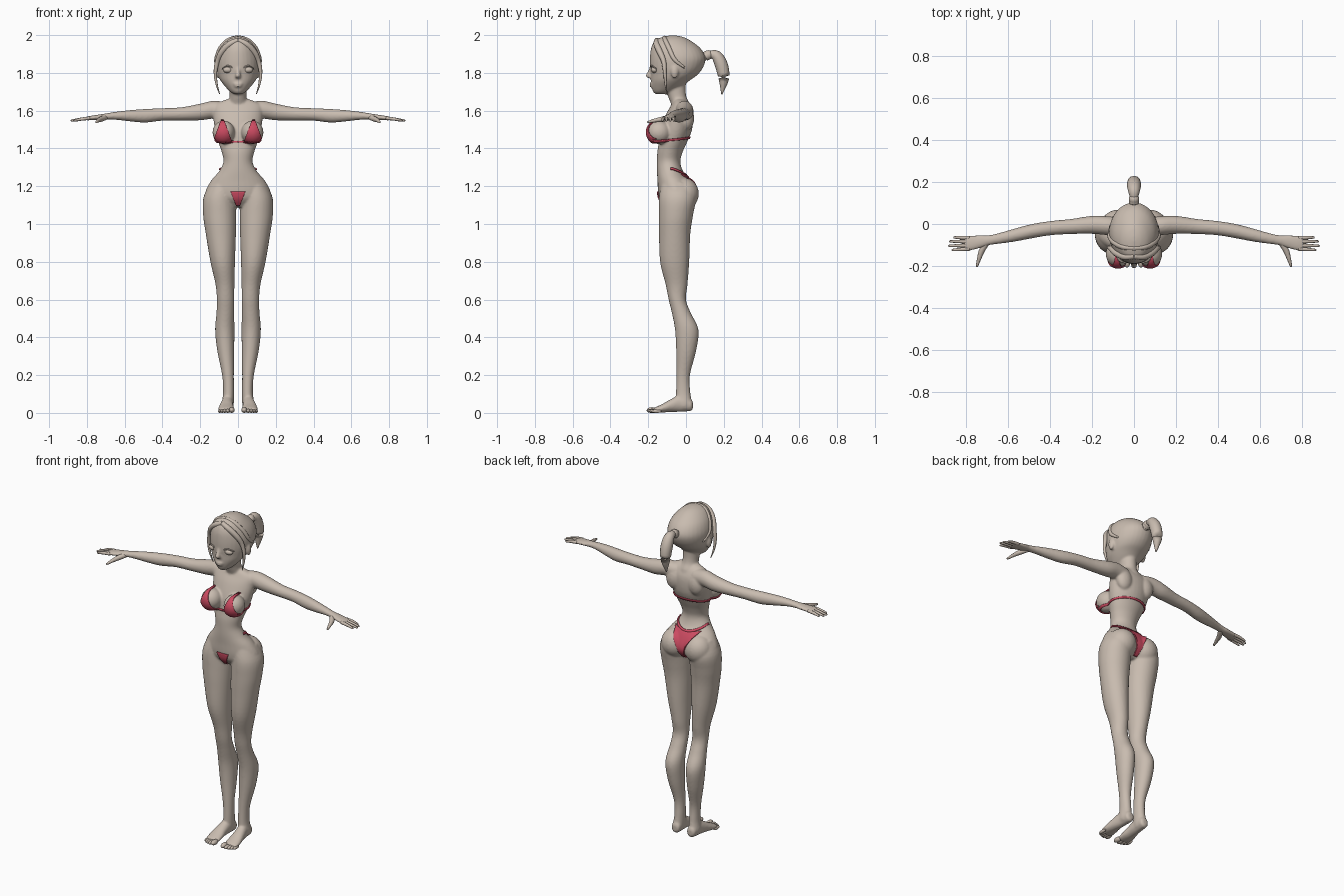
import bpy, bmesh, math
from mathutils import Vector, Matrix
from mathutils.bvhtree import BVHTree

if "Cube" in bpy.data.objects:
    bpy.data.objects.remove(bpy.data.objects["Cube"], do_unlink=True)


def material(name, rgb):
    mat = bpy.data.materials.new(name)
    mat.use_nodes = True
    mat.diffuse_color = (*rgb, 1)
    mat.node_tree.nodes["Principled BSDF"].inputs["Base Color"].default_value = (*rgb, 1)
    return mat


SKIN = material("warm_grey", (0.58, 0.5, 0.43))
RED = material("red_fabric", (0.6, 0.07, 0.12))


def spline(points, steps=5):
    """Catmull-Rom interpolation of rows of numbers."""
    rows = [Vector(p) for p in points]
    rows = [rows[0]] + rows + [rows[-1]]
    out = []
    for a, b, c, d in zip(rows, rows[1:], rows[2:], rows[3:]):
        for k in range(steps):
            t = k / steps
            out.append(b + (c - a) * (t / 2) + (a * 2 - b * 5 + c * 4 - d) * (t * t / 2)
                       + (b * 3 - a - c * 3 + d) * (t ** 3 / 2))
    return out + [rows[-1]]


def loft(bm, rings, axis="Z", side=1, count=32):
    """Skin elliptical rings (x, y, z, half size, half size) square to an axis."""
    loops = []
    for x, y, z, a, b in spline(rings):
        loop = []
        for i in range(count):
            ang = math.tau * i / count
            u, v = a * math.cos(ang), b * math.sin(ang)
            off = {"Z": (u, v, 0), "X": (0, u, v), "Y": (u, 0, v)}[axis]
            loop.append(bm.verts.new((side * (x + off[0]), y + off[1], z + off[2])))
        loops.append(loop)
    for low, high in zip(loops, loops[1:]):
        for i in range(count):
            j = (i + 1) % count
            bm.faces.new((low[i], low[j], high[j], high[i]))
    bm.faces.new(loops[0][::-1])
    bm.faces.new(loops[-1])


def ball(bm, centre, size, side=1):
    place = Matrix.Translation((side * centre[0], centre[1], centre[2]))
    bmesh.ops.create_uvsphere(bm, u_segments=24, v_segments=16, radius=1,
                              matrix=place @ Matrix.Diagonal((*size, 1)))


def finish(name, bm, mat):
    bmesh.ops.recalc_face_normals(bm, faces=bm.faces)
    for face in bm.faces:
        face.smooth = True
    mesh = bpy.data.meshes.new(name)
    bm.to_mesh(mesh)
    bm.free()
    mesh.materials.append(mat)
    obj = bpy.data.objects.new(name, mesh)
    bpy.context.collection.objects.link(obj)
    return obj


def tube(name, points, side=1, mat=SKIN, count=12):
    """Tapered round strand through (x, y, z, radius) points."""
    bm = bmesh.new()
    path = spline(points)
    loops = []
    for i, p in enumerate(path):
        ahead = path[min(i + 1, len(path) - 1)].xyz - path[max(i - 1, 0)].xyz
        turn = ahead.to_track_quat("Z", "Y")
        loop = []
        for k in range(count):
            ang = math.tau * k / count
            q = p.xyz + turn @ Vector((math.cos(ang), math.sin(ang), 0)) * p.w
            loop.append(bm.verts.new((q.x * side, q.y, q.z)))
        loops.append(loop)
    for low, high in zip(loops, loops[1:]):
        for k in range(count):
            j = (k + 1) % count
            bm.faces.new((low[k], low[j], high[j], high[k]))
    bm.faces.new(loops[0][::-1])
    bm.faces.new(loops[-1])
    ball(bm, path[-1].xyz, [path[-1].w] * 3, side)
    return finish(name, bm, mat)


# Torso, neck and head
body = bmesh.new()
loft(body, [(0, -.055, 1.09, .07, .05), (0, -.05, 1.13, .155, .088), (0, -.05, 1.17, .172, .098),
            (0, -.065, 1.23, .142, .086), (0, -.085, 1.28, .1, .069), (0, -.092, 1.33, .077, .062),
            (0, -.085, 1.38, .086, .067), (0, -.07, 1.43, .103, .074), (0, -.052, 1.5, .122, .084),
            (0, -.035, 1.58, .132, .071), (0, -.03, 1.63, .125, .048), (0, -.035, 1.66, .06, .03)])
loft(body, [(0, -.02, 1.57, .07, .05), (0, -.028, 1.63, .056, .05), (0, -.045, 1.67, .045, .048),
            (0, -.055, 1.72, .045, .053), (0, -.05, 1.79, .045, .055)])
loft(body, [(0, -.13, 1.687, .018, .03), (0, -.12, 1.7, .042, .054), (0, -.1, 1.73, .07, .083),
            (0, -.083, 1.76, .093, .103), (0, -.063, 1.79, .107, .124), (0, -.05, 1.83, .117, .141),
            (0, -.044, 1.88, .118, .147), (0, -.054, 1.93, .102, .131), (0, -.07, 1.97, .071, .095),
            (0, -.07, 1.99, .04, .055), (0, -.07, 1.998, .012, .015)])

# Face
loft(body, [(0, -.185, 1.835, .009, .006), (0, -.192, 1.81, .01, .009),
            (0, -.196, 1.785, .014, .018), (0, -.19, 1.772, .012, .01)])
for height, width in ((1.742, .026), (1.73, .021)):
    ball(body, (0, -.181, height), (width, .012, .007))

for side in (1, -1):
    # Bust, seat and shoulder blades
    ball(body, (.076, -.143, 1.485), (.059, .064, .062), side)
    ball(body, (.078, -.012, 1.16), (.082, .08, .085), side)
    ball(body, (.075, .005, 1.56), (.05, .038, .065), side)
    # Legs
    loft(body, [(.075, -.05, 1.22, .072, .08), (.097, -.045, 1.14, .086, .098),
                (.097, -.053, 1.05, .088, .091), (.091, -.06, .95, .08, .083),
                (.081, -.06, .8, .065, .077), (.069, -.05, .68, .05, .058),
                (.066, -.046, .6, .046, .046), (.067, -.025, .53, .047, .05),
                (.07, .004, .44, .051, .062), (.065, .001, .33, .045, .053),
                (.053, -.015, .2, .031, .036), (.05, -.015, .11, .029, .038),
                (.054, -.012, .05, .032, .043), (.054, -.012, .022, .026, .038)], side=side)
    # Feet
    loft(body, [(.052, .036, .04, .014, .018), (.052, .025, .042, .027, .032),
                (.055, -.03, .05, .03, .044), (.06, -.08, .039, .035, .034),
                (.062, -.12, .026, .041, .024), (.062, -.155, .017, .042, .016),
                (.062, -.17, .014, .036, .011)], "Y", side)
    # Arms and palms
    loft(body, [(.06, -.015, 1.6, .045, .045), (.13, -.008, 1.605, .045, .047),
                (.2, -.004, 1.593, .043, .044), (.3, -.012, 1.583, .036, .035),
                (.4, -.02, 1.58, .034, .033), (.49, -.035, 1.573, .034, .036),
                (.57, -.053, 1.573, .031, .03), (.64, -.068, 1.573, .026, .022),
                (.69, -.077, 1.57, .024, .017), (.74, -.085, 1.565, .032, .014),
                (.79, -.092, 1.56, .037, .011), (.81, -.094, 1.557, .033, .009)], "X", side)
    # Ears
    ball(body, (.115, -.06, 1.805), (.012, .02, .035), side)

# Blend the overlapping volumes into a single skin
figure = finish("body", body, SKIN)
blend = figure.modifiers.new("blend", "REMESH")
blend.mode = "VOXEL"
blend.voxel_size = .006
blend.use_smooth_shade = True
relax = figure.modifiers.new("relax", "SMOOTH")
relax.factor = .5
relax.iterations = 6

for side, label in ((1, "left"), (-1, "right")):
    # Fingers and thumbs
    for name, base, tip, reach in (("little", -.066, -.064, .862), ("ring", -.084, -.083, .882),
                                   ("middle", -.102, -.104, .886), ("index", -.119, -.124, .87)):
        tube(f"{label}_{name}_finger", [(.785, base, 1.56, .009), (.825, (base + tip) / 2, 1.556, .0085),
                                        (reach - .005, tip, 1.548, .0055)], side)
    tube(f"{label}_thumb", [(.7, -.085, 1.565, .014), (.725, -.125, 1.555, .014),
                            (.739, -.165, 1.548, .01), (.749, -.2, 1.54, .006)], side)
    # Toes
    toes = bmesh.new()
    for x, y, r in ((.033, -.18, .015), (.054, -.18, .011), (.07, -.175, .01),
                    (.084, -.167, .0095), (.097, -.157, .009)):
        ball(toes, (x, y, r), (r, .028, r), side)
    finish(f"{label}_toes", toes, SKIN)
    # Eyes with lids
    eye = bmesh.new()
    ball(eye, (.053, -.166, 1.816), (.027, .019, .017), side)
    finish(f"{label}_eye", eye, SKIN)
    tube(f"{label}_eyelid", [(.023, -.178, 1.818, .003), (.04, -.184, 1.834, .004),
                             (.062, -.178, 1.836, .004), (.083, -.158, 1.822, .003)], side)
    # Swept hair locks
    tube(f"{label}_front_lock", [(0, -.153, 1.972, .014), (.045, -.156, 1.952, .016),
                                 (.086, -.138, 1.91, .016), (.109, -.118, 1.86, .013),
                                 (.12, -.112, 1.8, .009), (.113, -.108, 1.74, .006),
                                 (.098, -.1, 1.69, .002)], side)
    tube(f"{label}_rear_lock", [(0, -.115, 1.985, .012), (.05, -.11, 1.972, .013),
                                (.092, -.09, 1.93, .013), (.115, -.06, 1.87, .011),
                                (.112, -.01, 1.83, .006)], side)

# Ponytail and its tie
tube("ponytail", [(0, .08, 1.875, .022), (0, .12, 1.895, .019), (0, .16, 1.89, .029),
                  (0, .188, 1.84, .034), (0, .2, 1.77, .028), (0, .19, 1.69, .004)])
tube("hair_tie", [(0, .102, 1.887, .025), (0, .118, 1.895, .025)])

bpy.context.view_layer.update()
surface = BVHTree.FromObject(figure, bpy.context.evaluated_depsgraph_get())


def fabric(name, place, across, along):
    """Lay a thin cloth grid on the body; place(u, v) gives a ray start and direction."""
    bm = bmesh.new()
    grid = []
    for j in range(along + 1):
        row = []
        for i in range(across + 1):
            start, aim = (Vector(w) for w in place(i / across, j / along))
            spot, normal, *_ = surface.ray_cast(start, aim.normalized())
            if spot is None:
                spot, normal, *_ = surface.find_nearest(start + aim.normalized() * .3)
            row.append(bm.verts.new(spot + normal * .004))
        grid.append(row)
    for low, high in zip(grid, grid[1:]):
        for i in range(across):
            bm.faces.new((low[i], low[i + 1], high[i + 1], high[i]))
    obj = finish(name, bm, RED)
    solid = obj.modifiers.new("thickness", "SOLIDIFY")
    solid.thickness = .006
    solid.offset = 0


def mix(a, b, t):
    return a + (b - a) * t


# Top cups
for side, label in ((1, "left"), (-1, "right")):
    fabric(f"{label}_cup", lambda u, v: ((side * mix(mix(.035, .075, v), mix(.128, .088, v), u), -.5,
                                          mix(1.437, 1.548, v)), (0, 1, 0)), 16, 16)


def strap(name, begin, end, height):
    """Narrow band round the trunk between two angles, measured from the back."""
    def place(u, v):
        ang = mix(begin, end, v)
        out = Vector((math.sin(ang), math.cos(ang), 0))
        return Vector((0, -.07, height(ang) + (u - .5) * .01)) + out * .4, -out
    fabric(name, place, 2, 72)


strap("chest_strap", -math.pi, math.pi, lambda a: 1.447 + .012 * math.cos(a))
strap("hip_strap", -1.7, 1.7, lambda a: 1.29 - .035 * max(0, math.cos(a)))

# Lower front and back panels
fabric("front_panel", lambda u, v: ((mix(-1, 1, u) * mix(.01, .038, v), -.5, mix(1.1, 1.172, v)),
                                    (0, 1, 0)), 10, 12)
fabric("back_panel", lambda u, v: ((mix(-1, 1, u) * mix(.012, .085, v ** 1.6), .5,
                                    mix(1.1, 1.25 + .012 * abs(2 * u - 1), v)), (0, -1, 0)), 16, 20)
